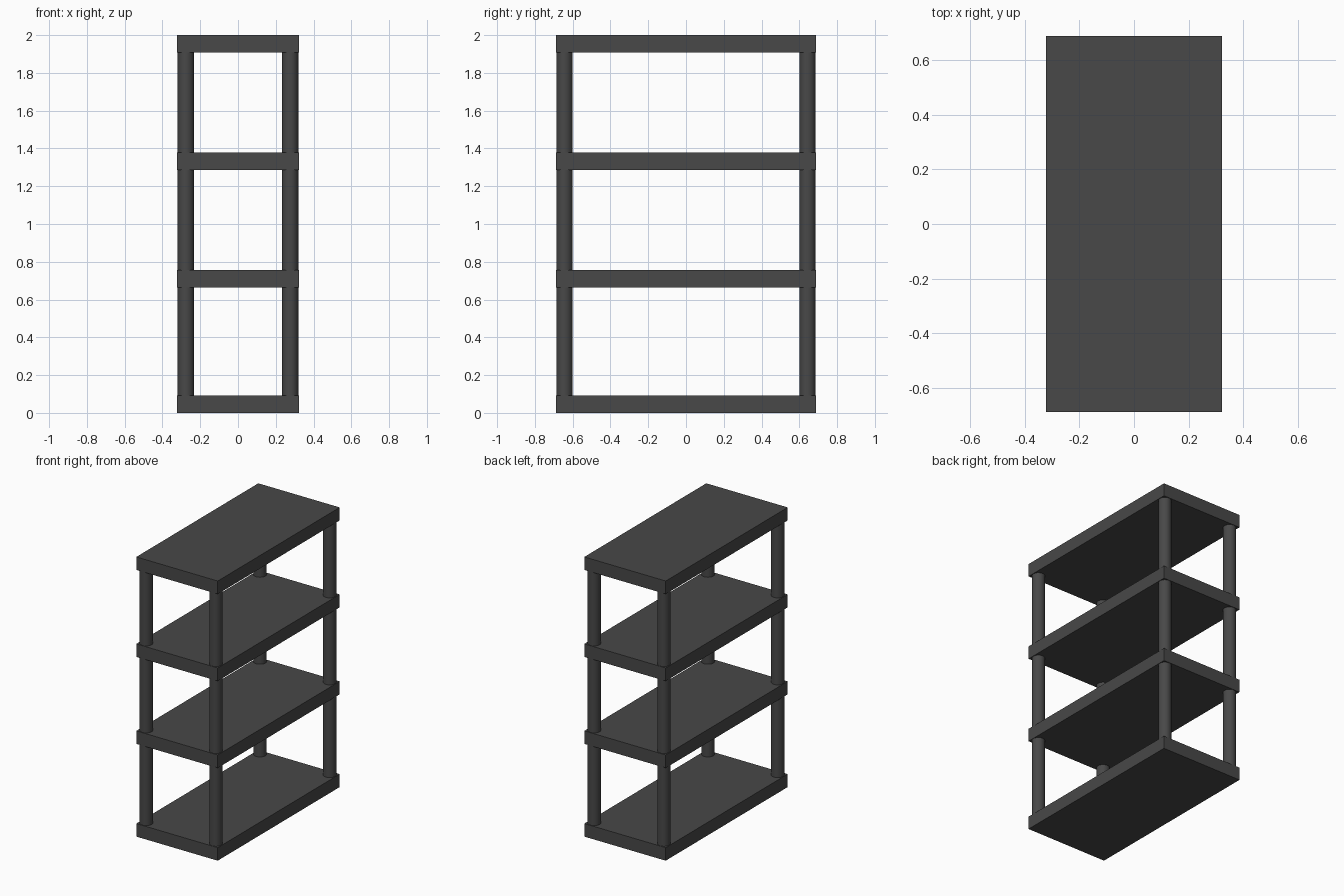
import bpy

if "Cube" in bpy.data.objects:
    bpy.data.objects.remove(bpy.data.objects["Cube"])

HALF_X, HALF_Y = 0.322, 0.689
SHELF_T = 0.093
SHELF_BOTTOMS = [0.0, 0.663, 1.285, 1.907]
POST_R = 0.043
POST_X, POST_Y = 0.276, 0.643

mat = bpy.data.materials.new("dark grey")
mat.diffuse_color = (0.065, 0.065, 0.065, 1)
mat.use_nodes = True
mat.node_tree.nodes["Principled BSDF"].inputs["Base Color"].default_value = mat.diffuse_color


def finish(name):
    ob = bpy.context.object
    ob.name = name
    ob.data.materials.append(mat)
    return ob


# Shelves: four solid slabs
for i, z in enumerate(SHELF_BOTTOMS):
    bpy.ops.mesh.primitive_cube_add(size=1, location=(0, 0, z + SHELF_T / 2))
    ob = finish(f"shelf_{i + 1}")
    ob.scale = (2 * HALF_X, 2 * HALF_Y, SHELF_T)
    bpy.ops.object.transform_apply(location=False, rotation=False, scale=True)

# Round corner posts between each pair of shelves
for i, (lo, hi) in enumerate(zip(SHELF_BOTTOMS, SHELF_BOTTOMS[1:])):
    z0, z1 = lo + SHELF_T, hi
    for sx, side in ((-1, "left"), (1, "right")):
        for sy, end in ((-1, "front"), (1, "back")):
            bpy.ops.mesh.primitive_cylinder_add(
                vertices=32, radius=POST_R, depth=z1 - z0,
                location=(sx * POST_X, sy * POST_Y, (z0 + z1) / 2))
            finish(f"{end}_{side}_post_{i + 1}")
            bpy.ops.object.shade_smooth_by_angle()
